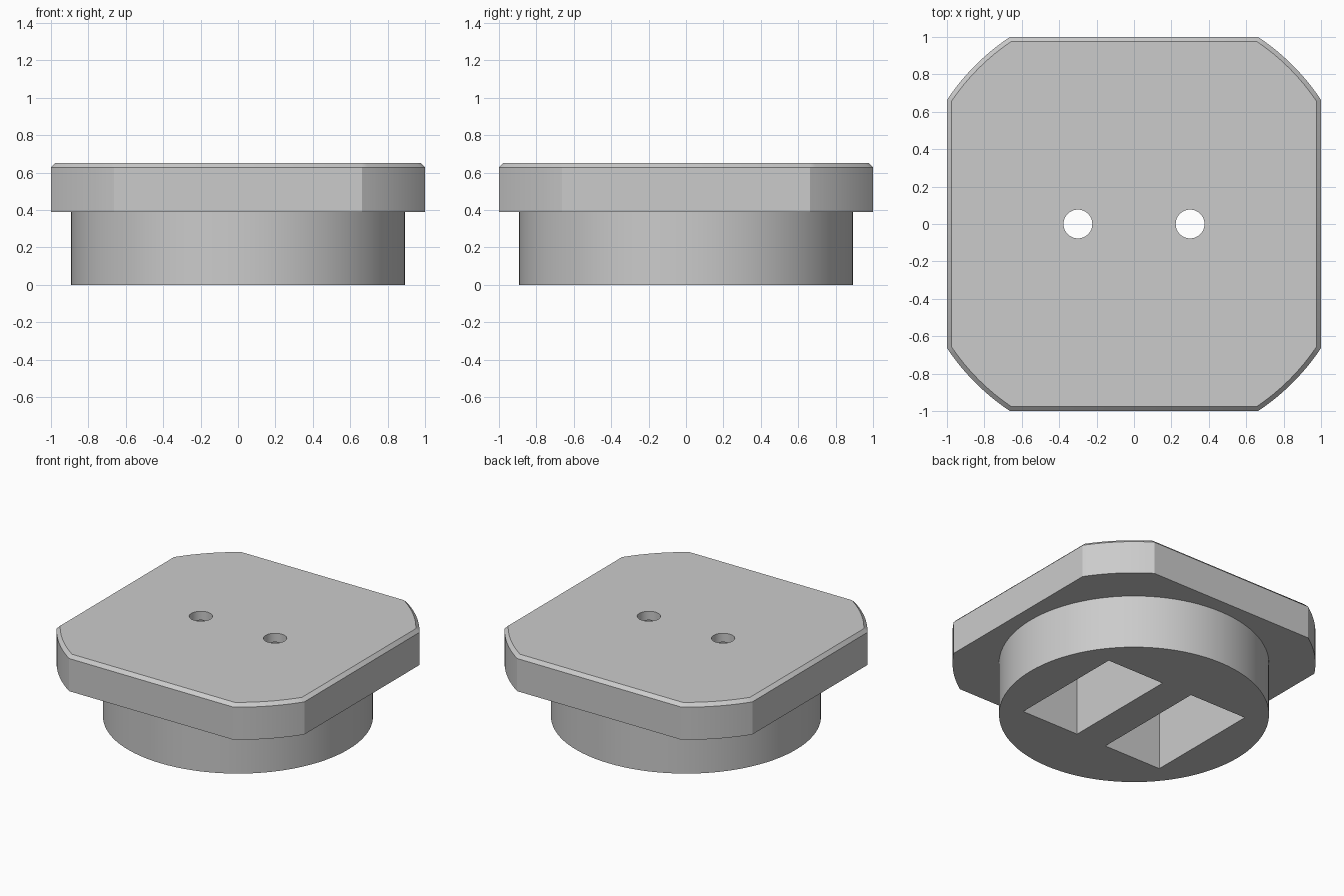
import bpy
import bmesh
from math import acos, asin, cos, sin, pi, radians
from mathutils import Matrix

cube = bpy.data.objects.get("Cube")
if cube:
    bpy.data.objects.remove(cube, do_unlink=True)

grey = bpy.data.materials.new("grey")
grey.use_nodes = True
colour = (0.6, 0.6, 0.6, 1)
grey.diffuse_color = colour
grey.node_tree.nodes["Principled BSDF"].inputs["Base Color"].default_value = colour


def finish(name, bm):
    bmesh.ops.recalc_face_normals(bm, faces=bm.faces)
    mesh = bpy.data.meshes.new(name)
    bm.to_mesh(mesh)
    bm.free()
    mesh.materials.append(grey)
    obj = bpy.data.objects.new(name, mesh)
    bpy.context.collection.objects.link(obj)
    return obj


def cylinder(name, radius, bottom, top, x=0, sides=96):
    bm = bmesh.new()
    bmesh.ops.create_cone(bm, cap_ends=True, segments=sides, radius1=radius,
                          radius2=radius, depth=top - bottom,
                          matrix=Matrix.Translation((x, 0, (bottom + top) / 2)))
    return finish(name, bm)


def box(name, x, width, length, bottom, top):
    bm = bmesh.new()
    bmesh.ops.create_cube(bm, size=1)
    bmesh.ops.scale(bm, vec=(width, length, top - bottom), verts=bm.verts)
    bmesh.ops.translate(bm, vec=(x, 0, (bottom + top) / 2), verts=bm.verts)
    return finish(name, bm)


def outline(half, radius, steps=12):
    """Square whose corners are trimmed by a circle."""
    start, end = acos(half / radius), asin(half / radius)
    angles = [q * pi / 2 + start + (end - start) * i / steps
              for q in range(4) for i in range(steps + 1)]
    return [(radius * cos(a), radius * sin(a)) for a in angles]


def combine(target, tool, operation):
    mod = target.modifiers.new(tool.name, 'BOOLEAN')
    mod.operation = operation
    mod.solver = 'EXACT'
    mod.object = tool
    bpy.context.view_layer.objects.active = target
    bpy.ops.object.modifier_apply(modifier=mod.name)
    bpy.data.objects.remove(tool, do_unlink=True)


# Top plate with a chamfered upper edge
PLATE_BOTTOM, PLATE_TOP, CHAMFER = 0.39, 0.652, 0.024
bm = bmesh.new()
rings = []
for z, inset in ((PLATE_BOTTOM, 0), (PLATE_TOP - CHAMFER, 0), (PLATE_TOP, CHAMFER)):
    rings.append([bm.verts.new((x, y, z)) for x, y in outline(1 - inset, 1.2 - inset)])
for low, high in zip(rings, rings[1:]):
    for i in range(len(low)):
        bm.faces.new((low[i - 1], low[i], high[i], high[i - 1]))
bm.faces.new(rings[0])
bm.faces.new(rings[-1])
body = finish("plate_with_round_base", bm)

# Round base under the plate
combine(body, cylinder("round_base", 0.893, 0, PLATE_BOTTOM + 0.05), 'UNION')

# Rectangular pockets from below, each with a round hole through the top
for side in (-1, 1):
    combine(body, box("pocket_cutter", side * 0.355, 0.465, 0.88, -0.1, 0.587), 'DIFFERENCE')
    combine(body, cylinder("hole_cutter", 0.077, 0.5, 0.8, side * 0.3, 48), 'DIFFERENCE')

bpy.ops.object.select_all(action='DESELECT')
body.select_set(True)
bpy.context.view_layer.objects.active = body
bpy.ops.object.shade_smooth_by_angle(angle=radians(25))
